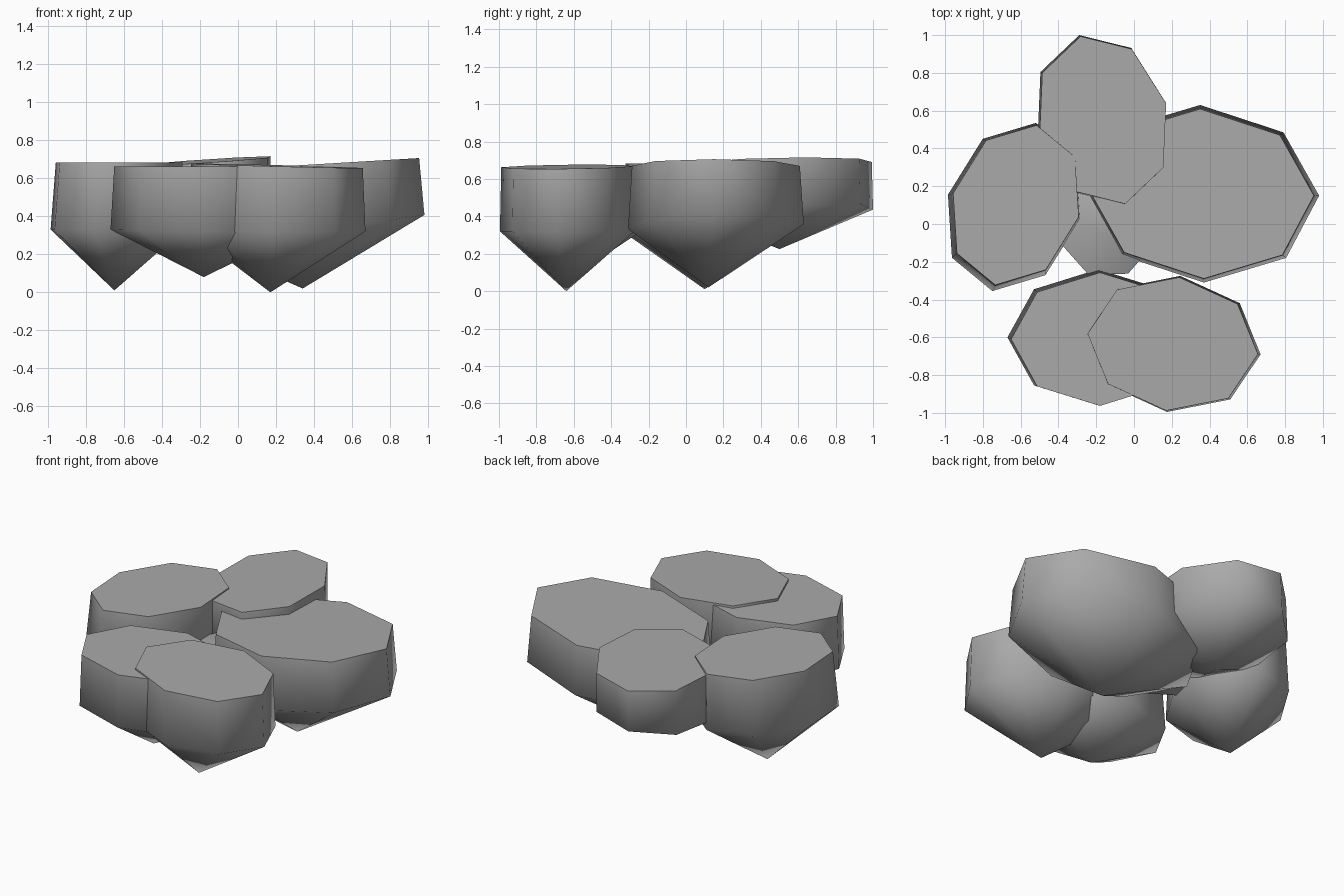
import bpy, bmesh, math
from mathutils import Vector

cube = bpy.data.objects.get("Cube")
if cube:
    bpy.data.objects.remove(cube, do_unlink=True)

GREY = (0.4, 0.4, 0.4, 1.0)
stone = bpy.data.materials.new("stone grey")
stone.use_nodes = True
stone.diffuse_color = GREY
stone.node_tree.nodes["Principled BSDF"].inputs["Base Color"].default_value = GREY


def rock(name, center, u, v, rim, ring, apex, shrink=0.97, shift=(0, 0)):
    """Eight-sided rock: flat rim, wider ring below, pointed underside.
    u and v are the half axes; rim and ring hold (height, x slope, y slope)."""
    c, u, v = Vector(center), Vector(u), Vector(v)
    bm = bmesh.new()

    def loop(plane, scale, offset):
        verts = []
        for i in range(8):
            a = i * math.pi / 4
            p = (u * math.cos(a) + v * math.sin(a)) * scale
            z = plane[0] + plane[1] * p.x + plane[2] * p.y
            q = c + p + Vector(offset)
            verts.append(bm.verts.new((q.x, q.y, z)))
        return verts

    top = loop(rim, shrink, shift)
    mid = loop(ring, 1, (0, 0))
    tip = bm.verts.new(apex)
    bm.faces.new(top)
    for i in range(8):
        j = (i + 1) % 8
        bm.faces.new((top[i], mid[i], mid[j], top[j]))
        bm.faces.new((mid[i], tip, mid[j]))
    bmesh.ops.recalc_face_normals(bm, faces=bm.faces)
    mesh = bpy.data.meshes.new(name)
    bm.to_mesh(mesh)
    bm.free()
    mesh.materials.append(stone)
    obj = bpy.data.objects.new(name, mesh)
    bpy.context.collection.objects.link(obj)
    bpy.ops.object.select_all(action='DESELECT')
    obj.select_set(True)
    bpy.context.view_layer.objects.active = obj
    bpy.ops.object.shade_smooth_by_angle(angle=math.radians(72))
    return obj


# Front pair
rock("front_left_rock", (0.21, -0.635), (0.46, -0.055), (0.035, 0.36),
     (0.665, -0.025, 0.01), (0.32, 0, 0), (0.17, -0.64, 0), 0.98, (-0.005, 0.0))
rock("front_right_rock", (-0.19, -0.6), (0.48, 0), (0, 0.36),
     (0.66, 0, 0), (0.32, -0.02, 0), (-0.18, -0.6, 0.08), 0.98, (0.01, -0.01))

# Side rocks
rock("right_rock", (-0.635, 0.09), (0.35, -0.065), (0.115, 0.445),
     (0.683, 0, 0), (0.33, 0, 0), (-0.65, 0.1, 0.01), 0.95, (0.01, 0.01))
rock("left_rock", (0.36, 0.16), (0.62, -0.01), (-0.01, 0.47),
     (0.67, 0.06, 0), (0.345, 0.1, 0.03), (0.34, 0.12, 0.02), 0.955)

# Back rock, tilted
rock("back_rock", (-0.17, 0.55), (0.34, 0.09), (-0.12, 0.45),
     (0.69, 0.07, 0.02), (0.41, 0.12, 0.09), (-0.2, 0.5, 0.225), 0.985, (0.005, 0))

# Low filler rock in the gap
rock("center_rock", (-0.13, 0.02), (0.25, -0.11), (0.11, 0.29),
     (0.5, 0.06, 0.04), (0.43, 0, 0), (-0.22, 0.12, 0.23), 0.6, (0.03, 0.05))
